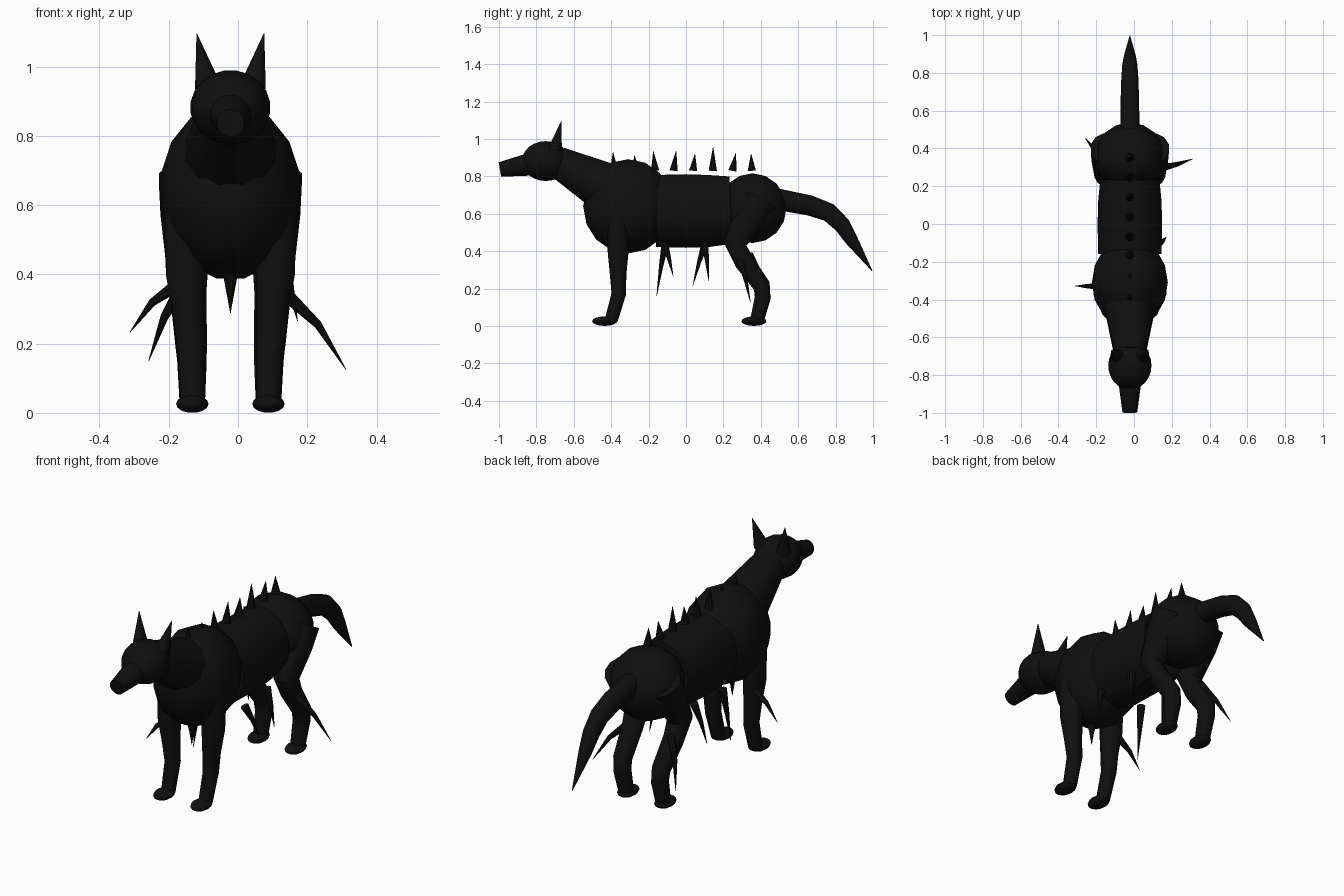
import bpy, bmesh, math
from mathutils import Vector, Matrix

if "Cube" in bpy.data.objects:
    bpy.data.objects.remove(bpy.data.objects["Cube"])

CX = -0.022  # body midline
mat = bpy.data.materials.new("black")
mat.diffuse_color = (0.005, 0.005, 0.005, 1)
mat.use_nodes = True
mat.node_tree.nodes["Principled BSDF"].inputs["Base Color"].default_value = mat.diffuse_color


def finish(bm, name):
    bmesh.ops.recalc_face_normals(bm, faces=bm.faces)
    me = bpy.data.meshes.new(name)
    bm.to_mesh(me)
    bm.free()
    me.materials.append(mat)
    ob = bpy.data.objects.new(name, me)
    bpy.context.collection.objects.link(ob)
    bpy.ops.object.select_all(action='DESELECT')
    ob.select_set(True)
    bpy.context.view_layer.objects.active = ob
    bpy.ops.object.shade_smooth_by_angle(angle=math.radians(40))
    return ob


def ellipsoid(name, loc, size, seg=16, rings=8):
    bm = bmesh.new()
    bmesh.ops.create_uvsphere(bm, u_segments=seg, v_segments=rings, radius=1)
    # poles along y, flat underside
    m = (Matrix.Translation(loc) @ Matrix.Diagonal((*size, 1))
         @ Matrix.Rotation(math.pi / 2, 4, 'X') @ Matrix.Rotation(math.pi / seg, 4, 'Z'))
    bmesh.ops.transform(bm, matrix=m, verts=bm.verts)
    return finish(bm, name)


def tube(name, path, n=12, sx=1.0):
    """Skin rings along a path of (x, y, z, radius)."""
    bm = bmesh.new()
    pts = [Vector(p[:3]) for p in path]
    rings = []
    for i, p in enumerate(pts):
        t = (pts[min(i + 1, len(pts) - 1)] - pts[max(i - 1, 0)]).normalized()
        v = t.cross(Vector((1, 0, 0))).normalized()
        u = v.cross(t)
        rings.append([bm.verts.new(p + path[i][3] * (math.cos(a) * sx * u + math.sin(a) * v))
                      for a in (2 * math.pi * (k + 0.5) / n for k in range(n))])
    for a, b in zip(rings, rings[1:]):
        for k in range(n):
            bm.faces.new((a[k], a[(k + 1) % n], b[(k + 1) % n], b[k]))
    bm.faces.new(rings[0])
    bm.faces.new(rings[-1])
    return finish(bm, name)


def cone(name, base, tip, r, n=12):
    return tube(name, [(*base, r), (*tip, 0.001)], n)


def thorn(name, base, tip, r=0.022):
    """Thin spike that droops slightly along its length."""
    b, t = Vector(base), Vector(tip)
    mid = (b + t) / 2 + Vector(((t.x - b.x) * 0.08, 0, 0.012))
    return tube(name, [(*b, r), (*mid, r * 0.55), (*t, 0.001)], 8)


# Body masses
ellipsoid("chest", (CX, -0.31, 0.64), (0.205, 0.24, 0.257))
tube("torso", [(CX, -0.16, 0.615, 0.195), (CX, 0.0, 0.615, 0.199),
               (CX, 0.12, 0.615, 0.195), (CX, 0.24, 0.62, 0.182)], 20, 0.87)
ellipsoid("hips", (CX, 0.355, 0.63), (0.19, 0.182, 0.19))

# Neck, head, snout
tube("neck", [(CX, -0.69, 0.88, 0.085), (CX, -0.42, 0.735, 0.142)], 12)
ellipsoid("head", (CX, -0.75, 0.882), (0.116, 0.127, 0.108), 20, 12)
tube("snout", [(CX, -0.82, 0.867, 0.064), (CX, -0.995, 0.837, 0.040)], 16)

# Tail
tube("tail", [(CX, y, z, r) for y, z, r in (
    (0.46, 0.685, 0.058), (0.56, 0.664, 0.058), (0.66, 0.645, 0.056), (0.765, 0.607, 0.052),
    (0.835, 0.54, 0.046), (0.885, 0.46, 0.036), (0.995, 0.295, 0.002))], 12, 0.9)

# Legs, paws and ears on both sides: (x offset, y, z, radius)
front = ((0.135, -0.36, 0.62, 0.06), (0.13, -0.363, 0.40, 0.058), (0.12, -0.363, 0.28, 0.046),
         (0.113, -0.36, 0.17, 0.040), (0.11, -0.40, 0.03, 0.036))
hind = ((0.115, 0.40, 0.68, 0.095), (0.115, 0.345, 0.58, 0.09), (0.125, 0.262, 0.44, 0.064),
        (0.122, 0.31, 0.345, 0.054), (0.114, 0.405, 0.215, 0.048),
        (0.111, 0.41, 0.15, 0.044), (0.11, 0.38, 0.03, 0.038))
for side, s in (("left", -1), ("right", 1)):
    for name, path, foot_y in (("front", front, -0.435), ("hind", hind, 0.363)):
        tube(f"{name}_leg_{side}", [(CX + s * x, y, z, r) for x, y, z, r in path], 12)
        ellipsoid(f"{name}_paw_{side}", (CX + s * 0.11, foot_y, 0.026), (0.047, 0.067, 0.026), 14, 8)
    cone(f"ear_{side}", (CX + s * 0.066, -0.70, 0.945), (CX + s * 0.097, -0.667, 1.095), 0.038)

# Row of spikes along the spine: (base y, tip y, tip z)
for i, (y0, y1, z1) in enumerate((
        (-0.385, -0.39, 0.93), (-0.27, -0.275, 0.912), (-0.165, -0.175, 0.935),
        (-0.066, -0.053, 0.935), (0.038, 0.048, 0.92), (0.143, 0.145, 0.957),
        (0.248, 0.267, 0.925), (0.352, 0.348, 0.92))):
    cone(f"back_spike_{i + 1}", (CX, y0, 0.83), (CX, y1, z1), 0.024, 8)

# Thorns hanging from the underside and flanks
for i, (base, tip) in enumerate((
        ((CX, -0.36, 0.40), (CX, -0.36, 0.288)),
        ((-0.16, -0.33, 0.38), (-0.312, -0.328, 0.233)),
        ((0.12, -0.115, 0.44), (0.172, -0.068, 0.265)),
        ((-0.14, -0.11, 0.45), (-0.155, -0.157, 0.16)),
        ((-0.12, 0.105, 0.45), (-0.15, 0.036, 0.214)),
        ((0.10, 0.10, 0.45), (0.13, 0.122, 0.24)),
        ((0.12, 0.29, 0.36), (0.312, 0.345, 0.125)),
        ((-0.15, 0.34, 0.38), (-0.258, 0.455, 0.15)))):
    thorn(f"thorn_{i + 1}", base, tip)
